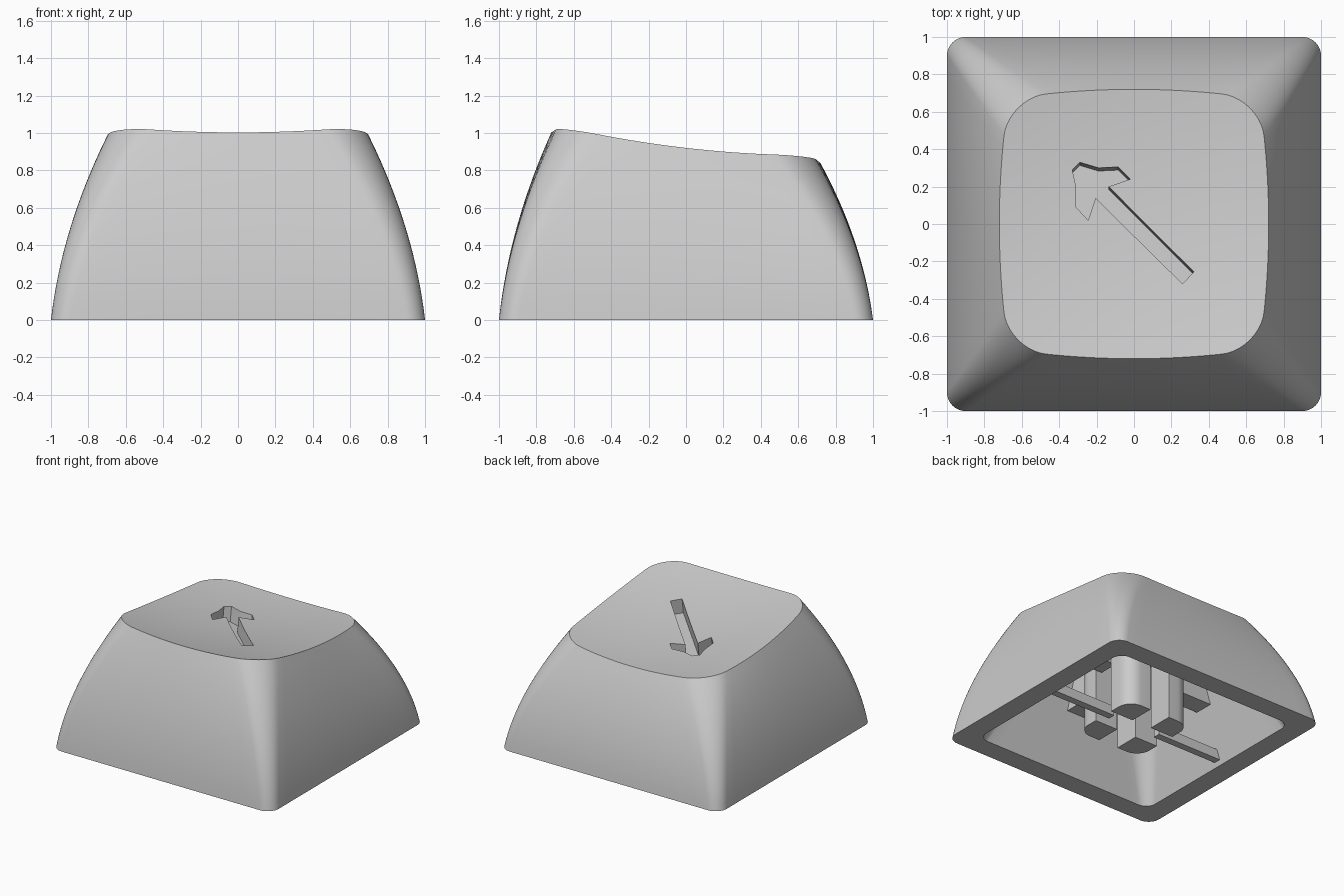
import bpy, bmesh, math
from mathutils import Vector

if "Cube" in bpy.data.objects:
    bpy.data.objects.remove(bpy.data.objects["Cube"])

grey = bpy.data.materials.new("light_grey")
grey.use_nodes = True
COLOUR = (0.6, 0.6, 0.6, 1)
grey.diffuse_color = COLOUR
grey.node_tree.nodes["Principled BSDF"].inputs["Base Color"].default_value = COLOUR

SIDE, CORNER, LEVELS = 16, 10, 16
CEILING = 0.68


def dish(x, y):
    """Height of the tilted, hollowed top."""
    return 0.868 - 0.115 * y + 0.1 * (x * x + y * y)


def outline(half, radius, bow=0.0):
    """Rounded square with optionally bowed sides, same point count every time."""
    c = half - radius
    local = [(half, -c + 2 * c * i / SIDE) for i in range(SIDE)]
    for i in range(CORNER):
        a = math.pi / 2 * i / CORNER
        local.append((c + radius * math.cos(a), c + radius * math.sin(a)))
    pts = []
    for q in range(4):
        for x, y in local:
            p = Vector((x + bow * (1 - (y / half) ** 2), y + bow * (1 - (x / half) ** 2)))
            for _ in range(q):
                p = Vector((-p.y, p.x))
            pts.append(p)
    return pts


def add_ring(bm, pts):
    return [bm.verts.new(p) for p in pts]


def bridge(bm, a, b):
    n = len(a)
    for i in range(n):
        j = (i + 1) % n
        bm.faces.new((a[i], a[j], b[j], b[i]))


def finish(bm, name):
    bmesh.ops.recalc_face_normals(bm, faces=bm.faces[:])
    mesh = bpy.data.meshes.new(name)
    bm.to_mesh(mesh)
    bm.free()
    mesh.materials.append(grey)
    obj = bpy.data.objects.new(name, mesh)
    bpy.context.collection.objects.link(obj)
    return obj


def prism(name, pts, z0, z1):
    """Extrude a flat outline between two heights."""
    bm = bmesh.new()
    low = add_ring(bm, [(x, y, z0) for x, y in pts])
    high = add_ring(bm, [(x, y, z1) for x, y in pts])
    bridge(bm, low, high)
    bm.faces.new(low[::-1])
    bm.faces.new(high)
    return finish(bm, name)


def smooth(obj):
    bpy.ops.object.select_all(action='DESELECT')
    obj.select_set(True)
    bpy.context.view_layer.objects.active = obj
    bpy.ops.object.shade_smooth_by_angle(angle=math.radians(30))


# Shell: straight inner cavity, bottom lip, curved outer walls, hollowed top
bm = bmesh.new()
base, rim = outline(1.0, 0.1), outline(0.67, 0.2, 0.05)
ceiling = add_ring(bm, [(*p, CEILING) for p in outline(0.61, 0.2)])
rings = [ceiling, add_ring(bm, [(*p, 0) for p in outline(0.83, 0.09)])]
for i in range(LEVELS + 1):
    t = i / LEVELS
    f = 0.38 * t + 0.62 * t * t
    rings.append(add_ring(bm, [(*p.lerp(q, f), t * dish(*q)) for p, q in zip(base, rim)]))
for i in range(1, 12):
    s = 1 - i / 12
    rings.append(add_ring(bm, [(*(q * s), dish(*(q * s))) for q in rim]))
for a, b in zip(rings, rings[1:]):
    bridge(bm, a, b)
bm.faces.new(ceiling)
centre = bm.verts.new((0, 0, dish(0, 0)))
last = rings[-1]
for i in range(len(last)):
    bm.faces.new((last[i], last[(i + 1) % len(last)], centre))
shell = finish(bm, "keycap_shell")

# Engraved diagonal arrow, cut square to the tilted top
arrow = [(-.33, .29), (-.31, .2), (-.31, .09), (-.245, .02), (-.205, .14), (.26, -.32),
         (.32, -.255), (-.135, .2), (-.02, .24), (-.085, .305), (-.19, .3), (-.29, .33)]
cutter = prism("arrow_cutter", arrow, 0, 1)
for v in cutter.data.vertices:
    rise = 0.12 if v.co.z > 0.5 else -0.12
    v.co.z = dish(v.co.x, v.co.y) + rise
    v.co.y += 0.14 * rise
cutter.hide_render = True
cut = shell.modifiers.new("arrow_cut", 'BOOLEAN')
cut.operation, cut.solver, cut.object = 'DIFFERENCE', 'EXACT', cutter
bpy.context.view_layer.objects.active = shell
bpy.ops.object.modifier_apply(modifier=cut.name)
bpy.data.objects.remove(cutter)
smooth(shell)

# Stem: a rounded square split into four posts by a cross slot
SLOT, HALF, ROUND = 0.09, 0.3, 0.12
quarter = [(SLOT, SLOT), (HALF, SLOT)]
for i in range(9):
    a = math.pi / 2 * i / 8
    quarter.append((HALF - ROUND + ROUND * math.cos(a), HALF - ROUND + ROUND * math.sin(a)))
quarter.append((SLOT, HALF))
for side_x, x_name in ((1, "left"), (-1, "right")):
    for side_y, y_name in ((1, "back"), (-1, "front")):
        pts = [(x * side_x, y * side_y) for x, y in quarter]
        smooth(prism(f"stem_post_{y_name}_{x_name}", pts, 0.02, CEILING + 0.01))


def box(name, x0, x1, y0, y1, z0, z1):
    return prism(name, [(x0, y0), (x1, y0), (x1, y1), (x0, y1)], z0, z1)


# Ceiling ribs around the stem, and two low braces reaching the side walls
for s, y_name, x_name in ((1, "back", "left"), (-1, "front", "right")):
    near, far = sorted((0.25 * s, 0.72 * s))
    box(f"ceiling_rib_{y_name}", -0.08, 0.08, near, far, 0.45, CEILING + 0.01)
    box(f"ceiling_rib_{x_name}", near, far, -0.08, 0.08, 0.45, CEILING + 0.01)
    near, far = sorted((0.22 * s, 0.85 * s))
    box(f"low_brace_{x_name}", near, far, -0.03, 0.03, 0.04, 0.12)
